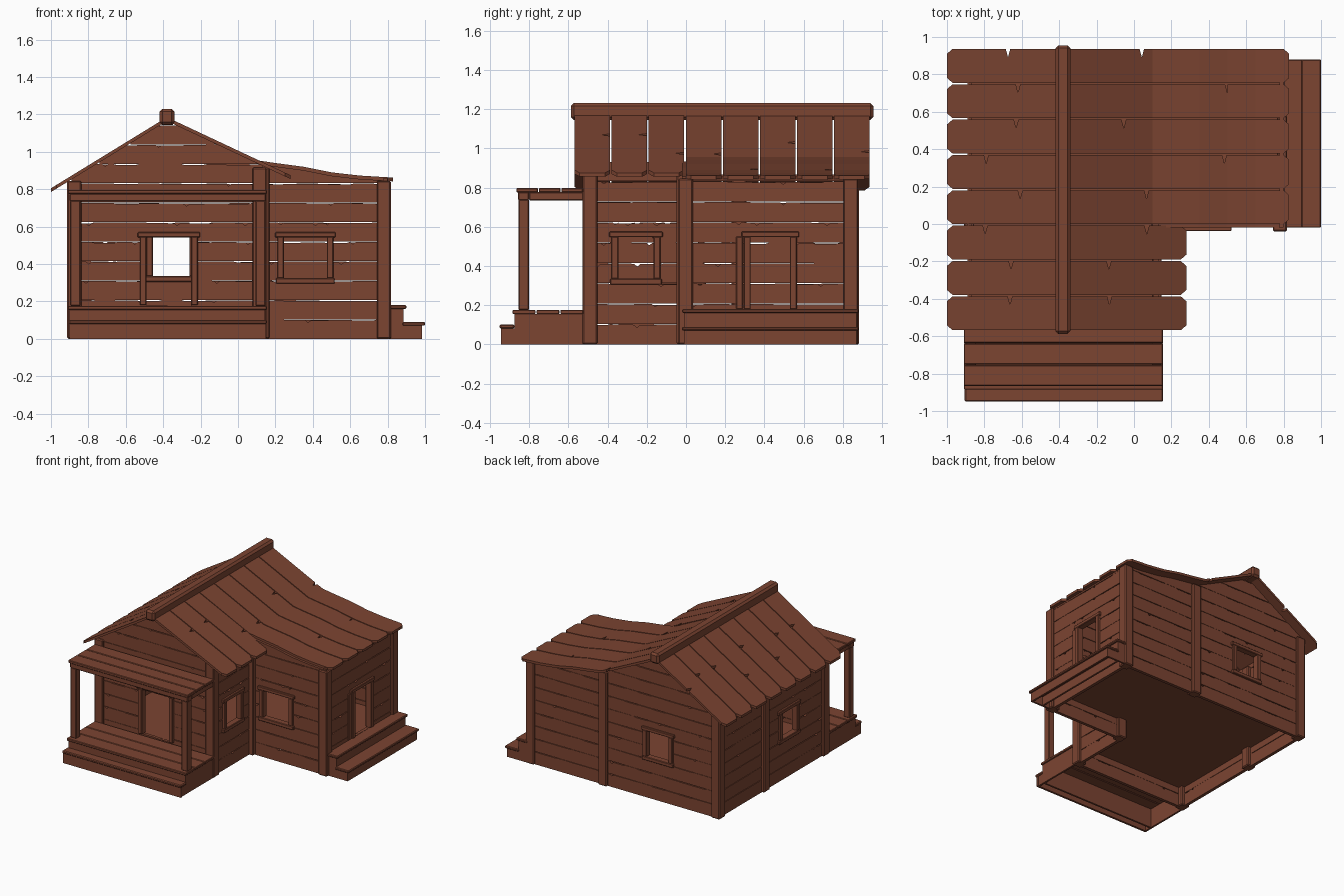
import bpy, bmesh, random
from mathutils import Vector

random.seed(4)
cube = bpy.data.objects.get("Cube")
if cube:
    bpy.data.objects.remove(cube)

wood = bpy.data.materials.new("weathered_brown_wood")
wood.use_nodes = True
BROWN = (0.2, 0.058, 0.031, 1)
wood.diffuse_color = BROWN
wood.node_tree.nodes["Principled BSDF"].inputs["Base Color"].default_value = BROWN


def finish(name, bm, bevel=0):
    bmesh.ops.recalc_face_normals(bm, faces=bm.faces)
    mesh = bpy.data.meshes.new(name)
    bm.to_mesh(mesh)
    bm.free()
    mesh.materials.append(wood)
    obj = bpy.data.objects.new(name, mesh)
    bpy.context.collection.objects.link(obj)
    if bevel:
        mod = obj.modifiers.new("worn_edges", "BEVEL")
        mod.width = bevel
        mod.segments = 1
    return obj


def plank(bm, lo, hi, depth):
    """Board between two edge lines, thickened along depth."""
    rings = [[bm.verts.new(p) for p in (a, b, b + depth, a + depth)] for a, b in zip(lo, hi)]
    for r, s in zip(rings, rings[1:]):
        for i in range(4):
            j = (i + 1) % 4
            bm.faces.new((r[i], r[j], s[j], s[i]))
    bm.faces.new(rings[0])
    bm.faces.new(rings[-1][::-1])


def box(name, x, y, z, bevel=0.007):
    bm = bmesh.new()
    lo = [Vector((u, y[0], z[0])) for u in x]
    hi = [Vector((u, y[1], z[0])) for u in x]
    plank(bm, lo, hi, Vector((0, 0, z[1] - z[0])))
    return finish(name, bm, bevel)


def lerp_profile(points, x):
    for (x0, z0), (x1, z1) in zip(points, points[1:]):
        if x <= x1:
            return z0 + (z1 - z0) * (x - x0) / (x1 - x0)
    return points[-1][1]


# Roof lines seen from the front
RIDGE = (-0.38, 1.185)
LEFT = [(-1.0, 0.805), RIDGE]
SHORT = [RIDGE, (0.28, 0.875)]
LONG = [RIDGE, (0.1, 0.955), (0.2, 0.94), (0.35, 0.92), (0.5, 0.89), (0.65, 0.873), (0.83, 0.862)]
ROW = 0.104


def cut(pieces, hole):
    """Remove a rectangular opening from a list of rectangles."""
    u0, u1, w0, w1 = hole
    out = []
    for a, b, c, d in pieces:
        if u0 >= b or u1 <= a or w0 >= d or w1 <= c:
            out.append((a, b, c, d))
            continue
        out += [(a, u0, c, d), (u1, b, c, d)]
        if w0 - c > 0.01:
            out.append((u0, u1, c, w0))
        if d - w1 > 0.01:
            out.append((u0, u1, w1, d))
    return out


def wall(name, axis, pos, inward, a, b, roof, holes=()):
    """Horizontal boards with ragged joints, trimmed under the roof."""
    bm = bmesh.new()
    place = (lambda u, z: Vector((u, pos, z))) if axis == "x" else (lambda u, z: Vector((pos, u, z)))
    depth = Vector((0, inward, 0)) if axis == "x" else Vector((inward, 0, 0))
    for row in range(12):
        pieces = [(a, b, row * ROW, (row + 1) * ROW)]
        for hole in holes:
            pieces = cut(pieces, hole)
        for p, q, c, d in pieces:
            count = max(2, int((q - p) / 0.015))
            lo, hi = [], []
            drift = random.uniform(0.001, 0.004)
            notch = random.randrange(count)
            for i in range(count + 1):
                u = p + (q - p) * i / count
                if i % 8 == 0:
                    drift = random.uniform(0.001, 0.007)
                top = d - drift - (0.012 if i == notch else 0)
                top = min(top, roof(u) - 0.018)
                if top - c > 0.004:
                    lo.append(place(u, c))
                    hi.append(place(u, top))
            if len(lo) > 1:
                plank(bm, lo, hi, depth * 0.025)
    finish(name, bm)


def gable(right):
    return lambda x: lerp_profile(LEFT + right[1:], x)


def flat(z):
    return lambda u: z


# Openings: start, end, bottom, top
FRONT_DOOR = (-0.49, -0.25, 0.18, 0.545)
BACK_WINDOW = (-0.455, -0.26, 0.335, 0.545)
WING_WINDOW = (0.245, 0.475, 0.325, 0.545)
SIDE_WINDOW = (-0.345, -0.165, 0.335, 0.55)
LEFT_WINDOW = (-0.125, 0.06, 0.335, 0.545)
WING_DOOR = (0.33, 0.53, 0.18, 0.55)

# Walls
wall("front_wall", "x", -0.51, 1, -0.89, 0.13, gable(SHORT), [FRONT_DOOR])
wall("back_wall", "x", 0.86, -1, -0.89, 0.80, gable(LONG), [BACK_WINDOW])
wall("wing_front_wall", "x", -0.02, 1, 0.13, 0.80, gable(LONG), [WING_WINDOW])
wall("main_side_wall", "y", 0.13, -1, -0.51, -0.02, flat(0.95), [SIDE_WINDOW])
wall("wing_end_wall", "y", 0.80, -1, -0.02, 0.86, flat(0.875), [WING_DOOR])
wall("long_side_wall", "y", -0.89, 1, -0.51, 0.86, flat(0.885), [LEFT_WINDOW])


def frame(name, axis, pos, out, hole, door=False):
    """Jambs, lintel and sill around an opening."""
    u0, u1, w0, w1 = hole
    across = sorted((pos + out * 0.018, pos - out * 0.035))
    parts = [("left_jamb", u0 - 0.035, u0, w0, w1), ("right_jamb", u1, u1 + 0.035, w0, w1),
             ("lintel", u0 - 0.047, u1 + 0.047, w1 - 0.003, w1 + 0.025)]
    if not door:
        parts.append(("sill", u0 - 0.042, u1 + 0.042, w0 - 0.03, w0))
    for part, a, b, c, d in parts:
        x, y = ((a, b), across) if axis == "x" else (across, (a, b))
        box(name + "_" + part, x, y, (c, d), 0.004)


frame("front_door", "x", -0.51, -1, FRONT_DOOR, True)
frame("back_window", "x", 0.86, 1, BACK_WINDOW)
frame("wing_window", "x", -0.02, -1, WING_WINDOW)
frame("side_window", "y", 0.13, 1, SIDE_WINDOW)
frame("left_window", "y", -0.89, -1, LEFT_WINDOW)
frame("wing_door", "y", 0.80, 1, WING_DOOR, True)
box("wing_door_inner_post", (0.785, 0.81), (0.255, 0.29), (0.18, 0.55), 0.004)

# Upright posts
for name, x, y, top in [
        ("front_left", 0.115, -0.49, 0.915), ("front_right", -0.875, -0.49, 0.845),
        ("back_right", -0.875, 0.84, 0.845), ("back_middle", 0.13, 0.845, 0.92),
        ("wing_front", 0.78, -0.002, 0.845), ("wing_back", 0.78, 0.84, 0.845),
        ("long_side", -0.875, 0.27, 0.845), ("inner_corner", 0.13, -0.01, 0.915)]:
    box(name + "_post", (x - 0.038, x + 0.038), (y - 0.038, y + 0.038), (0, top))

# Floor
box("main_floor", (-0.88, 0.13), (-0.5, 0.85), (0.155, 0.17), 0)
box("wing_floor", (0.13, 0.79), (-0.01, 0.85), (0.155, 0.17), 0)


def roof_board(bm, profile, y0, y1, eave):
    """Board following a slope, with a cropped eave end and a split."""
    stations = []
    ends = sorted((profile[0][0], profile[-1][0]))
    split = random.uniform(ends[0] + 0.2, ends[1] - 0.2)
    xs = [p[0] for p in profile] + [split - 0.012, split, split + 0.012, eave + (0.03 if eave < 0 else -0.03)]
    for x in sorted(set(xs)):
        z = lerp_profile(profile, x)
        crop = 0.03 if x == eave else 0.004
        nick = 0.045 if x == split else 0
        stations.append((x, z, y0 + crop, y1 - crop - nick))
    lo = [Vector((x, a, z)) for x, z, a, b in stations]
    hi = [Vector((x, b, z)) for x, z, a, b in stations]
    plank(bm, lo, hi, Vector((0, 0, -0.02)))


# Roof boards: three short ones over the front, five long ones over the wing
left_bm, right_bm = bmesh.new(), bmesh.new()
for i in range(8):
    y0 = -0.572 + i * 0.189
    roof_board(left_bm, LEFT, y0, y0 + 0.189, LEFT[0][0])
    side = SHORT if i < 3 else LONG
    roof_board(right_bm, side, y0, y0 + 0.189, side[-1][0])
finish("right_roof_boards", left_bm)
finish("left_roof_boards", right_bm)
box("ridge_beam", (-0.42, -0.34), (-0.587, 0.955), (1.145, 1.23), 0.015)

# Porch deck, step and skirts
for i in range(3):
    y = -0.885 + i * 0.122
    box("porch_deck_board", (-0.91, 0.155), (y, y + 0.118), (0.155, 0.176), 0.004)
box("porch_riser", (-0.9, 0.145), (-0.875, -0.86), (0, 0.155), 0)
box("porch_step_tread", (-0.905, 0.155), (-0.95, -0.875), (0.08, 0.102), 0.006)
box("porch_step_riser", (-0.9, 0.15), (-0.942, -0.925), (0, 0.08), 0)
for name, x in (("left", 0.13), ("right", -0.9)):
    box("porch_skirt_" + name, (x, x + 0.015), (-0.875, -0.52), (0, 0.155), 0)
    box("step_skirt_" + name, (x, x + 0.015), (-0.93, -0.86), (0, 0.08), 0)

# Porch roof on two posts
for name, x in (("left", 0.12), ("right", -0.87)):
    box("porch_post_" + name, (x - 0.027, x + 0.027), (-0.855, -0.8), (0.175, 0.74), 0.005)
    box("porch_side_beam_" + name, (x - 0.025, x + 0.025), (-0.8, -0.52), (0.735, 0.777), 0.004)
box("porch_front_beam", (-0.9, 0.15), (-0.857, -0.8), (0.735, 0.777), 0.005)
for i in range(3):
    y = -0.865 + i * 0.115
    box("porch_roof_board", (-0.91, 0.155), (y, y + 0.11), (0.775, 0.797), 0.004)

# Steps at the wing door
WING_Y = (-0.02, 0.88)
for name, x0, x1, top in (("upper", 0.8, 0.9, 0.18), ("lower", 0.88, 1.0, 0.09)):
    box(name + "_step_tread", (x0, x1), WING_Y, (top - 0.02, top), 0.005)
    box(name + "_step_riser", (x1 - 0.03, x1 - 0.015), (-0.01, 0.87), (0, top - 0.02), 0)
    for y in (-0.01, 0.855):
        box(name + "_step_side", (x0, x1 - 0.015), (y, y + 0.015), (0, top - 0.02), 0)
